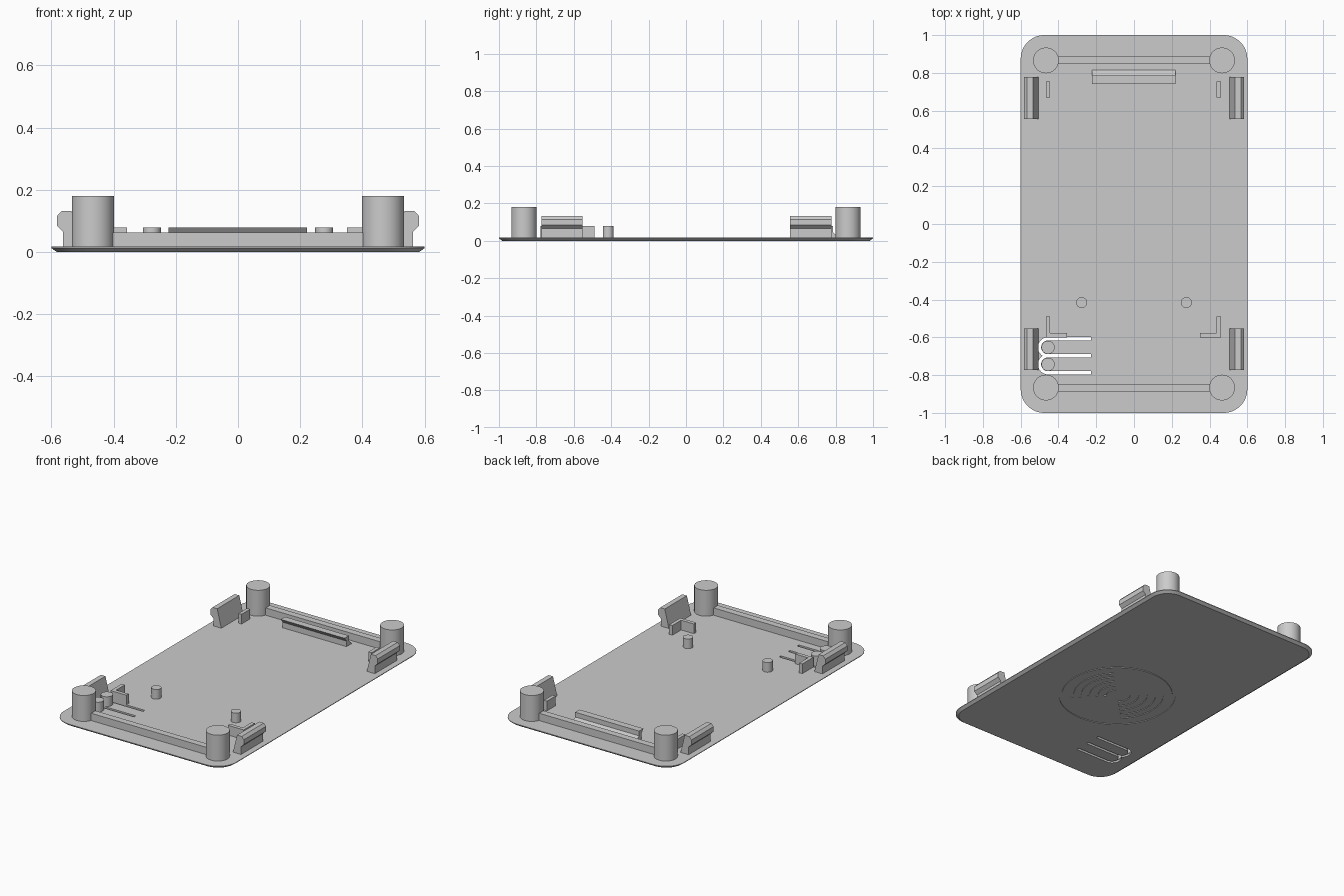
import bpy, bmesh, math
from mathutils import Vector

if "Cube" in bpy.data.objects:
    bpy.data.objects.remove(bpy.data.objects["Cube"])

TOP = 0.017      # upper surface of the plate
BASE = 0.012     # parts sink slightly into the plate

grey = bpy.data.materials.new("plain_grey")
grey.diffuse_color = (0.6, 0.6, 0.6, 1)
grey.use_nodes = True
grey.node_tree.nodes["Principled BSDF"].inputs["Base Color"].default_value = grey.diffuse_color


def finish(name, bm):
    bmesh.ops.recalc_face_normals(bm, faces=bm.faces)
    me = bpy.data.meshes.new(name)
    bm.to_mesh(me)
    bm.free()
    me.materials.append(grey)
    ob = bpy.data.objects.new(name, me)
    bpy.context.collection.objects.link(ob)
    return ob


def loft(name, rings, cyclic=False):
    """Skin matching rings of points; cap the ends unless cyclic."""
    bm = bmesh.new()
    vs = [[bm.verts.new(p) for p in r] for r in rings]
    n = len(rings[0])
    for k in range(len(vs) if cyclic else len(vs) - 1):
        a, b = vs[k], vs[(k + 1) % len(vs)]
        for i in range(n):
            j = (i + 1) % n
            bm.faces.new((a[i], a[j], b[j], b[i]))
    if not cyclic:
        bm.faces.new(vs[0])
        bm.faces.new(vs[-1])
    return finish(name, bm)


def box(name, x0, x1, y0, y1, z1):
    ring = [(x0, y0), (x1, y0), (x1, y1), (x0, y1)]
    return loft(name, [[(x, y, z) for x, y in ring] for z in (BASE, z1)])


def cylinder(name, x, y, r, z1, n=48):
    ring = arc(x, y, r, 0, 360 * (n - 1) / n, n)
    ob = loft(name, [[(px, py, z) for px, py in ring] for z in (BASE, z1)])
    bpy.ops.object.select_all(action='DESELECT')
    ob.select_set(True)
    bpy.context.view_layer.objects.active = ob
    bpy.ops.object.shade_smooth_by_angle(angle=math.radians(30))
    return ob


def arc(cx, cy, r, a0, a1, n):
    out = []
    for i in range(n):
        a = math.radians(a0 + (a1 - a0) * i / (n - 1))
        out.append((cx + r * math.cos(a), cy + r * math.sin(a)))
    return out


def ribbon(name, pts, width, z0, z1, cyclic=False):
    """Rectangular strip that follows a flat path."""
    rings = []
    for i, p in enumerate(pts):
        if cyclic:
            a, b = pts[i - 1], pts[(i + 1) % len(pts)]
        else:
            a, b = pts[max(i - 1, 0)], pts[min(i + 1, len(pts) - 1)]
        d = (Vector(b) - Vector(a)).normalized() * width / 2
        l, r = (p[0] - d.y, p[1] + d.x), (p[0] + d.y, p[1] - d.x)
        rings.append([(*l, z0), (*r, z0), (*r, z1), (*l, z1)])
    return loft(name, rings, cyclic)


def outline(inset):
    r, pts = 0.125, []
    for sx, sy, a in ((1, 1, 0), (-1, 1, 90), (-1, -1, 180), (1, -1, 270)):
        pts += arc(sx * (0.6 - r), sy * (1 - r), r - inset, a, a + 90, 13)
    return pts


# Cover plate with rounded corners and an undercut rim
plate = loft("cover_plate", [[(x, y, z) for x, y in outline(i)]
                             for i, z in ((0.018, 0), (0.0, 0.013), (0.0, TOP))])

# Slots that free the two button tongues
cutters = []
bx, b1, b2, br = -0.455, -0.653, -0.743, 0.045
slot_end = -0.228
cutters.append(ribbon("slot_cutter", [(slot_end, b1 + br)] + arc(bx, b1, br, 90, 270, 25)
                      + [(slot_end, b1 - br)], 0.017, -0.05, 0.05))
cutters.append(ribbon("slot_cutter", arc(bx, b2, br, 100, 270, 25)
                      + [(slot_end, b2 - br)], 0.017, -0.05, 0.05))

# Engraved circle and radiating arcs underneath
cy, depth = -0.155, 0.004
cutters.append(ribbon("ring_cutter", arc(0, cy, 0.335, 0, 355, 72), 0.018, -0.02, depth, True))
for mid in (0, 180):
    for r in (0.07, 0.12, 0.17, 0.22, 0.265):
        cutters.append(ribbon("arc_cutter", arc(0, cy, r, mid - 45, mid + 45, 17),
                              0.016, -0.02, depth))

for c in cutters:
    m = plate.modifiers.new("cut", 'BOOLEAN')
    m.operation, m.solver, m.object = 'DIFFERENCE', 'EXACT', c
bpy.context.view_layer.update()
cut = bpy.data.meshes.new_from_object(plate.evaluated_get(bpy.context.evaluated_depsgraph_get()))
plate.modifiers.clear()
plate.data = cut
for c in cutters:
    bpy.data.objects.remove(c)

# Corner posts and the ribs between them
for sy in (-1, 1):
    for sx in (-1, 1):
        cylinder("corner_post", sx * 0.466, sy * 0.866, 0.068, 0.18, 64)
    box("end_rib", -0.405, 0.405, sy * 0.867 - 0.021, sy * 0.867 + 0.021, 0.063)

# Snap clips along the long sides
clip = [(0.505, BASE), (0.562, BASE), (0.562, 0.065), (0.582, 0.084),
        (0.582, 0.115), (0.567, 0.132), (0.535, 0.132)]
for sx in (-1, 1):
    for y0, y1 in ((0.557, 0.777), (-0.773, -0.553)):
        loft("snap_clip", [[(sx * x, y, z) for x, z in clip] for y in (y0, y1)])

# Board hook at the back
hook = [(0.82, BASE), (0.785, 0.048), (0.785, 0.078), (0.742, 0.078),
        (0.763, 0.052), (0.763, BASE)]
loft("board_hook", [[(x, y, z) for y, z in hook] for x in (-0.223, 0.221)])

# Board locators: short ribs at the back, corner brackets at the front
for sx in (-1, 1):
    def span(a, b):
        return sorted((sx * a - 0.003, sx * b - 0.003))
    box("side_locator", *span(0.441, 0.463), 0.67, 0.755, 0.078)
    bracket = [(0.463, -0.49), (0.441, -0.49), (0.441, -0.577),
               (0.353, -0.577), (0.353, -0.6), (0.463, -0.6)]
    loft("corner_bracket", [[(sx * x - 0.003, y, z) for x, y in bracket]
                            for z in (BASE, 0.078)])
    cylinder("board_pin", sx * 0.277, -0.416, 0.029, 0.078, 32)

# Button plungers on the tongues
for y in (b1, b2):
    cylinder("button_plunger", bx, y, 0.035, 0.078, 32)
